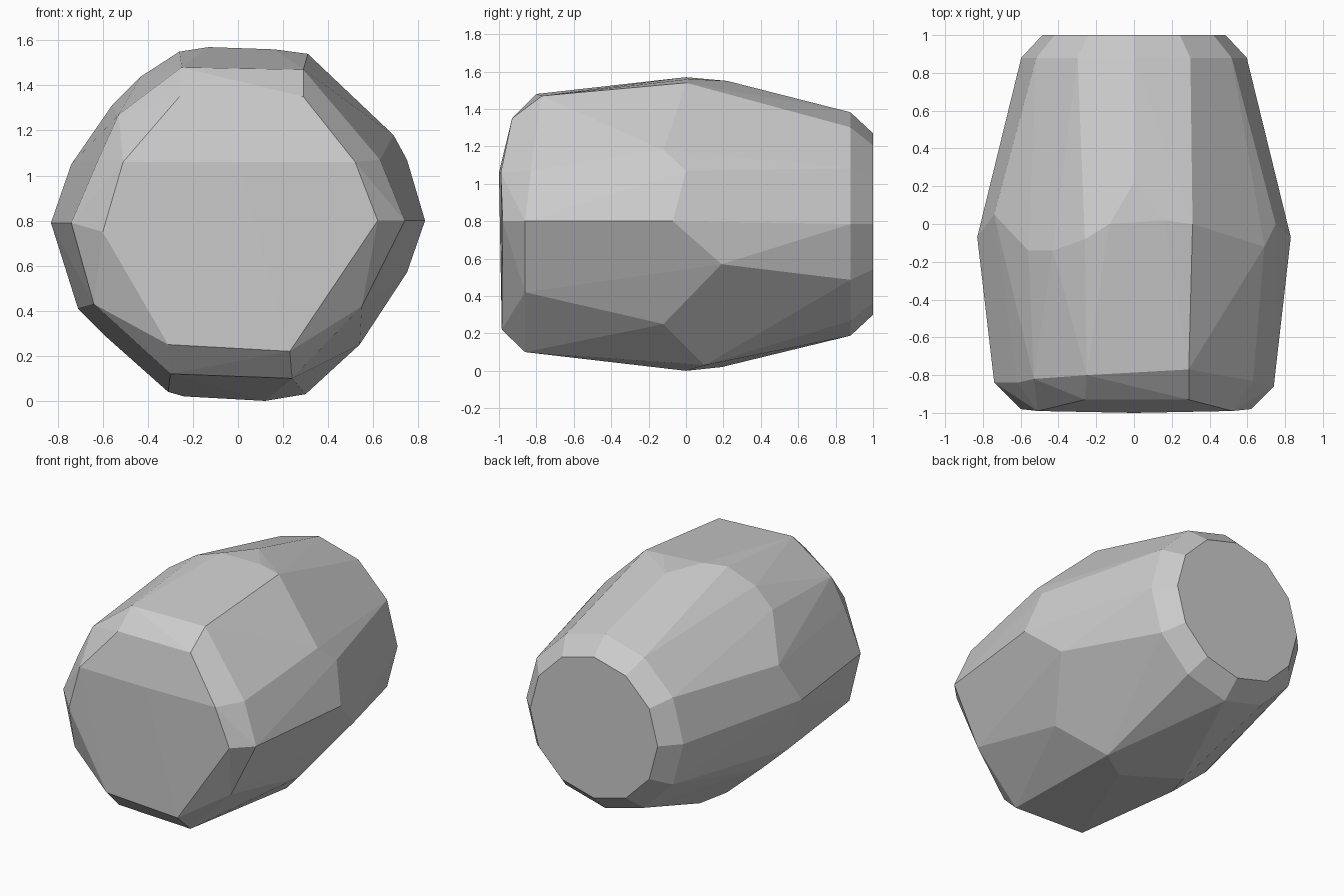
import bpy, bmesh, math

if "Cube" in bpy.data.objects:
    bpy.data.objects.remove(bpy.data.objects["Cube"])

# Cross-section stations from front to back, each point (x, y, z)
front_cap = [(-.60, -.98, .75), (-.51, -.99, 1.06), (-.26, -.93, 1.35),
             (.29, -.93, 1.35), (.40, -.95, 1.22), (.52, -.99, 1.06),
             (.62, -.98, .80), (.23, -.985, .22), (-.31, -.985, .25),
             (0, -1, 1.06)]
front_shoulder = [(-.74, -.84, .79), (-.62, -.84, 1.07), (-.53, -.82, 1.27),
                  (-.25, -.80, 1.48), (.29, -.77, 1.47), (.42, -.82, 1.30),
                  (.63, -.83, 1.07), (.74, -.86, .80), (.55, -.86, .42),
                  (.24, -.86, .10), (-.30, -.86, .12), (-.64, -.86, .43)]
belly = [(-.83, -.07, .79), (-.74, .05, 1.05), (-.56, -.14, 1.31),
         (-.43, -.14, 1.44), (-.26, -.08, 1.55), (-.13, 0, 1.57),
         (.16, .02, 1.56), (.31, 0, 1.54), (.69, -.12, 1.18),
         (.75, 0, 1.07), (.83, -.07, .80), (.75, .19, .57),
         (.54, -.12, .25), (.30, .10, .03), (.12, 0, 0),
         (-.24, .19, .02), (-.31, 0, .04), (-.58, 0, .28),
         (-.71, -.10, .41), (0, .22, 1.55)]


def ring(y, radius, sides=12):
    """Regular ring for the flat, chamfered back end."""
    return [(radius * math.cos(math.tau * i / sides), y,
             .785 + radius * math.sin(math.tau * i / sides))
            for i in range(sides)]


# Wrap all stations in one faceted convex skin
bm = bmesh.new()
for p in front_cap + front_shoulder + belly + ring(.88, .597) + ring(1, .485):
    bm.verts.new(p)
hull = bmesh.ops.convex_hull(bm, input=bm.verts[:])
loose = [v for v in bm.verts if not v.link_faces]
bmesh.ops.delete(bm, geom=loose, context='VERTS')
bmesh.ops.dissolve_limit(bm, angle_limit=math.radians(2),
                         verts=bm.verts[:], edges=bm.edges[:])
bmesh.ops.recalc_face_normals(bm, faces=bm.faces[:])

mesh = bpy.data.meshes.new("faceted_barrel_body")
bm.to_mesh(mesh)
bm.free()
body = bpy.data.objects.new("faceted_barrel_body", mesh)
bpy.context.collection.objects.link(body)
